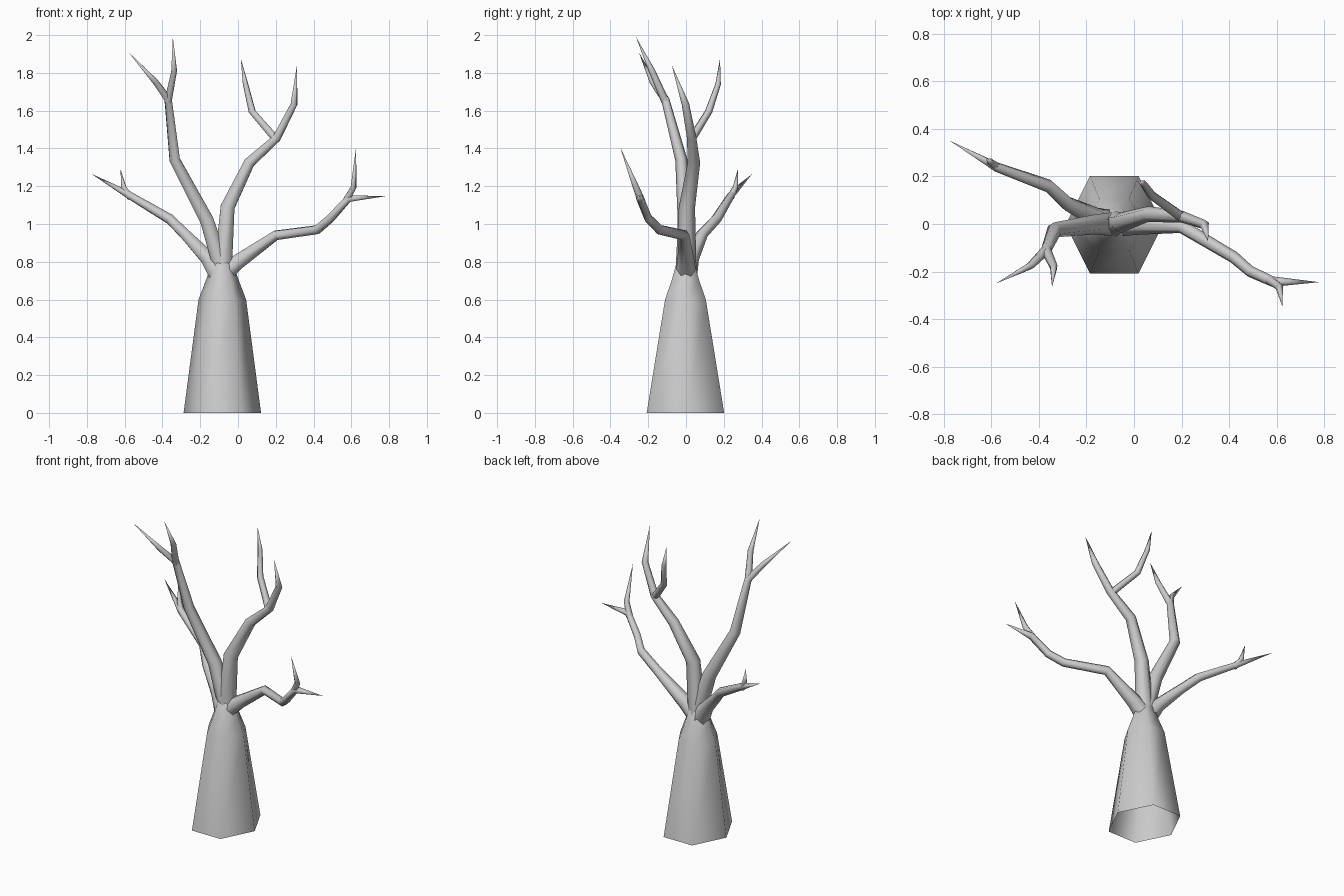
import bpy, bmesh, math
from mathutils import Vector

if "Cube" in bpy.data.objects:
    bpy.data.objects.remove(bpy.data.objects["Cube"])

SIDES = 6


def loft(name, rings, tip):
    """Skin a list of vertex rings; close the end with a point if tip is given."""
    bm = bmesh.new()
    loops = [[bm.verts.new(p) for p in ring] for ring in rings]
    for a, b in zip(loops, loops[1:]):
        for i in range(SIDES):
            j = (i + 1) % SIDES
            bm.faces.new((a[i], a[j], b[j], b[i]))
    end = bm.verts.new(tip)
    for i in range(SIDES):
        bm.faces.new((loops[-1][i], loops[-1][(i + 1) % SIDES], end))
    mesh = bpy.data.meshes.new(name)
    bm.to_mesh(mesh)
    bm.free()
    mesh.shade_smooth()
    obj = bpy.data.objects.new(name, mesh)
    bpy.context.collection.objects.link(obj)
    return obj


def branch(name, path):
    """Six-sided tapering limb; path holds (x, y, z, radius), last point is the tip."""
    pts = [Vector(p[:3]) for p in path]
    side = Vector((0, 1, 0))
    rings = []
    for k in range(len(pts) - 1):
        t = (pts[k + 1] - pts[k]).normalized()
        if k:
            t = (t + (pts[k] - pts[k - 1]).normalized()).normalized()
        side = (side - t * side.dot(t)).normalized()
        other = t.cross(side)
        r = path[k][3]
        rings.append([pts[k] + r * (side * math.cos(a) + other * math.sin(a))
                      for a in (math.tau * i / SIDES for i in range(SIDES))])
    return loft(name, rings, pts[-1])


# Trunk: open-bottomed hexagon, (z, half width, half depth)
rings = []
for z, w, d in [(0, .205, .205), (.6, .126, .108), (.71, .084, .07), (.78, .06, .052)]:
    rings.append([Vector((-.083 + w * math.cos(a), -.003 + d * math.sin(a) / math.sin(math.pi / 3), z))
                  for a in (math.tau * i / SIDES for i in range(SIDES))])
loft("trunk", rings, (-.08, 0, .86))

# Low right limb and its twig
branch("right_low_branch", [(-.07, 0, .74, .055), (.0, 0, .80, .046), (.20, -.01, .94, .029),
                            (.42, -.14, .97, .026), (.49, -.20, 1.03, .024),
                            (.585, -.243, 1.135, .022), (.78, -.245, 1.147, 0)])
branch("right_low_twig", [(.57, -.235, 1.12, .021), (.612, -.265, 1.195, .017), (.625, -.348, 1.405, 0)])

# Low left limb and its twig
branch("left_low_branch", [(-.10, 0, .73, .06), (-.16, .025, .82, .045), (-.28, .085, .945, .032),
                           (-.36, .16, 1.025, .029), (-.58, .24, 1.155, .021),
                           (-.775, .35, 1.265, 0)])
branch("left_low_twig", [(-.57, .235, 1.14, .02), (-.605, .262, 1.195, .015), (-.622, .275, 1.29, 0)])

# Tall left limb and its twig
branch("left_tall_branch", [(-.085, 0, .76, .05), (-.165, -.002, 1.02, .042), (-.335, -.025, 1.34, .032),
                            (-.37, -.11, 1.66, .022), (-.435, -.175, 1.75, .017),
                            (-.58, -.25, 1.91, 0)])
branch("left_tall_twig", [(-.37, -.11, 1.65, .022), (-.338, -.18, 1.81, .017), (-.345, -.265, 1.99, 0)])

# Tall right limb and its twig
branch("right_tall_branch", [(-.08, 0, .76, .055), (-.055, .005, 1.09, .043), (.06, .042, 1.325, .033),
                             (.205, .03, 1.455, .025), (.297, -.003, 1.635, .02),
                             (.312, -.075, 1.84, 0)])
branch("right_tall_twig", [(.20, .03, 1.45, .023), (.075, .12, 1.595, .02), (.04, .17, 1.74, .015),
                           (.015, .18, 1.875, 0)])
